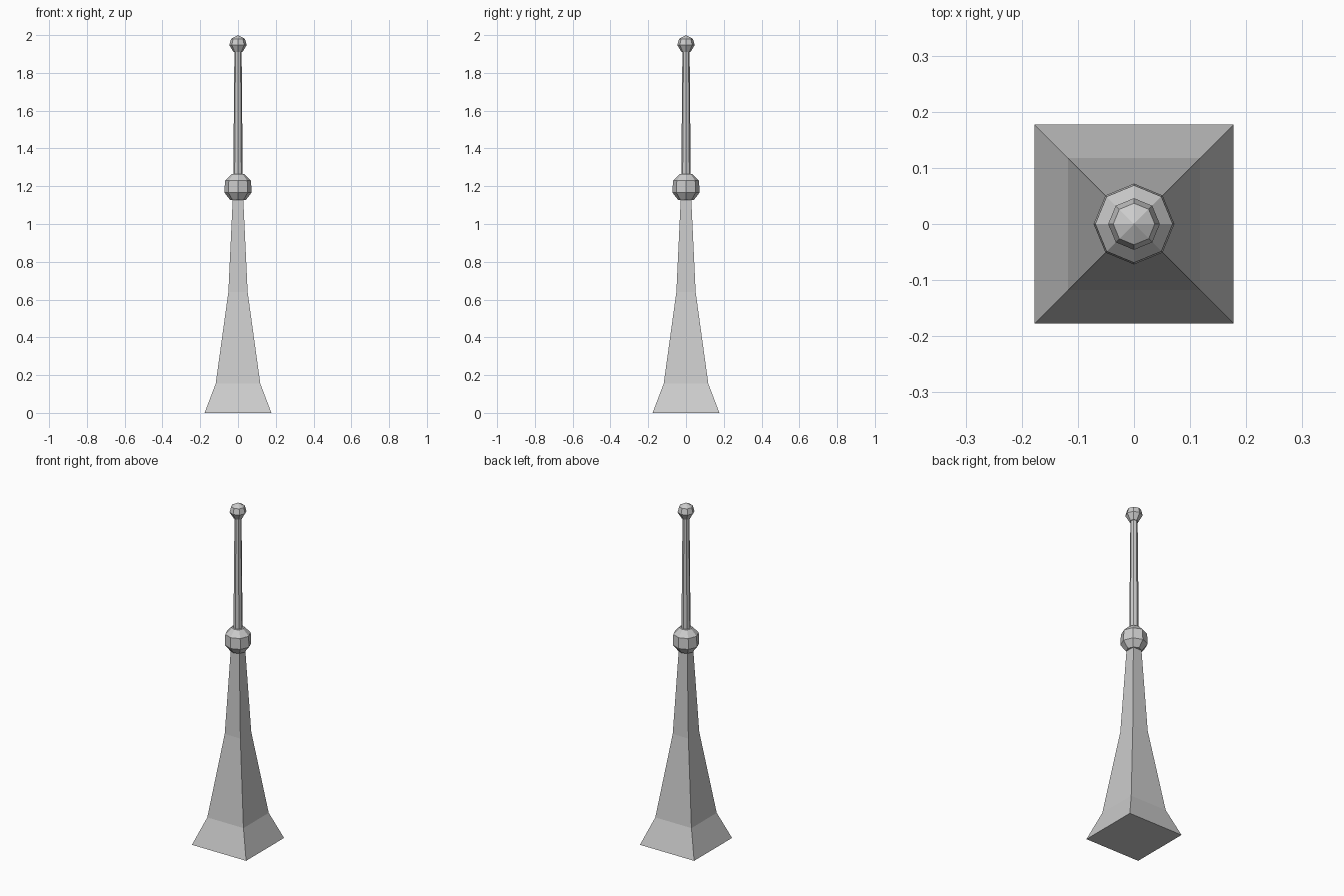
import bpy, bmesh
from math import cos, sin, pi

if "Cube" in bpy.data.objects:
    bpy.data.objects.remove(bpy.data.objects["Cube"])


def lathe(name, profile, sides, turn=0.0):
    """Flat-faced solid of regular rings; profile is (radius, height) from bottom to top."""
    bm = bmesh.new()
    rings = []
    for r, z in profile:
        if r == 0:
            rings.append([bm.verts.new((0, 0, z))])
        else:
            rings.append([bm.verts.new((r * cos(turn + 2 * pi * i / sides),
                                        r * sin(turn + 2 * pi * i / sides), z))
                          for i in range(sides)])
    for a, b in zip(rings, rings[1:]):
        for i in range(sides):
            j = (i + 1) % sides
            if len(b) == 1:
                bm.faces.new((a[i], a[j], b[0]))
            else:
                bm.faces.new((a[i], a[j], b[j], b[i]))
    # end caps
    bm.faces.new(rings[0][::-1])
    if len(rings[-1]) > 1:
        bm.faces.new(rings[-1])
    bm.normal_update()
    mesh = bpy.data.meshes.new(name)
    bm.to_mesh(mesh)
    bm.free()
    obj = bpy.data.objects.new(name, mesh)
    bpy.context.collection.objects.link(obj)
    return obj


# square flared spire (half widths turned into corner radii)
spire = [(0.177, 0), (0.118, 0.155), (0.051, 0.64), (0.027, 1.15)]
lathe("spire_roof", [(w * 2 ** 0.5, z) for w, z in spire], 4, pi / 4)

# collar knob where the rod meets the spire
lathe("collar_knob", [(0.042, 1.128), (0.072, 1.166), (0.069, 1.229), (0.035, 1.264)], 8)

# slim tapering rod
lathe("rod", [(0.025, 1.25), (0.019, 1.93)], 8)

# small faceted finial at the tip
lathe("finial", [(0.024, 1.91), (0.046, 1.947), (0.037, 1.98), (0, 2.0)], 8)
